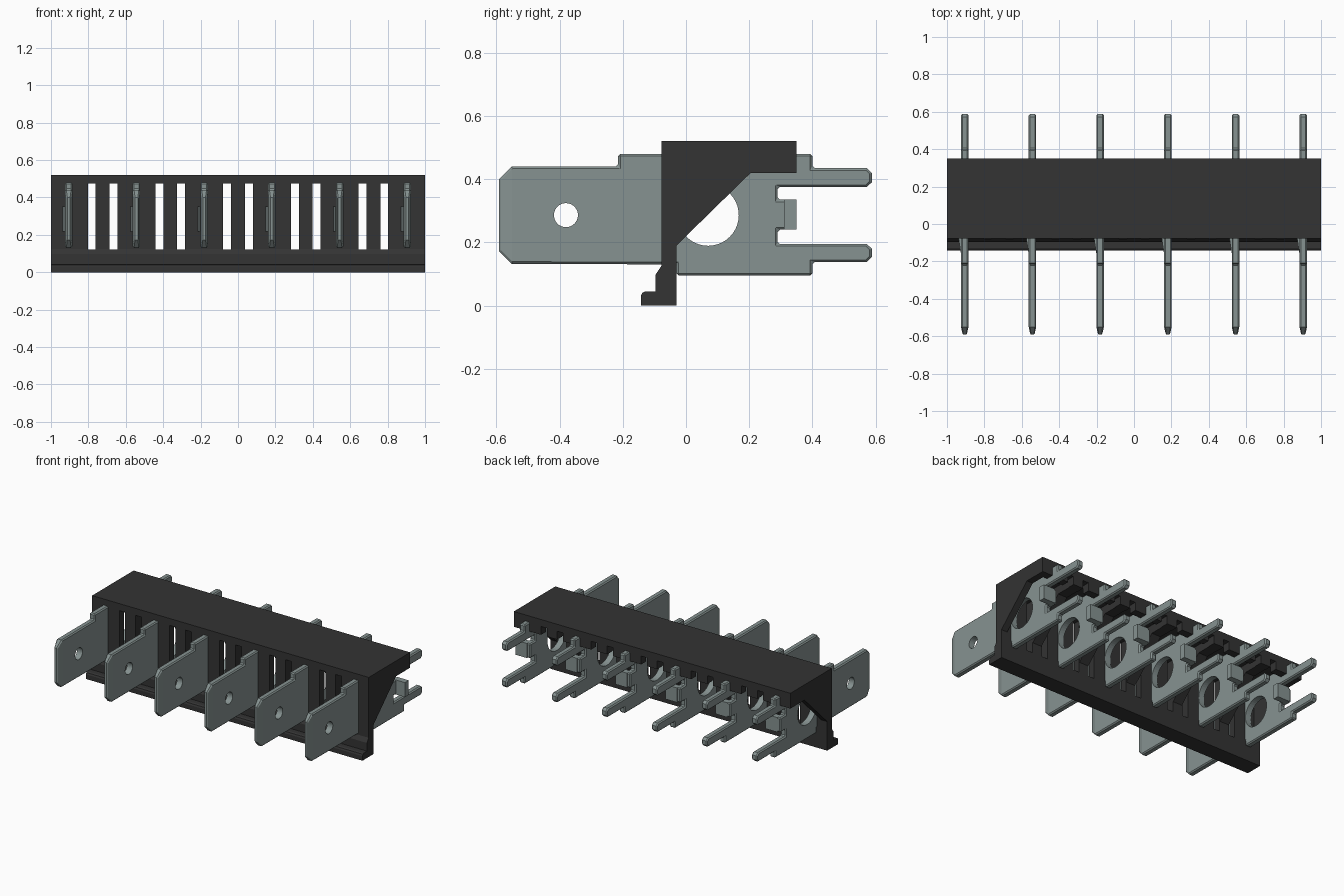
import bpy, bmesh, math
from mathutils import Vector

if "Cube" in bpy.data.objects:
    bpy.data.objects.remove(bpy.data.objects["Cube"], do_unlink=True)


def material(name, rgb):
    m = bpy.data.materials.new(name)
    m.use_nodes = True
    m.diffuse_color = (*rgb, 1)
    bsdf = next(n for n in m.node_tree.nodes if n.type == 'BSDF_PRINCIPLED')
    bsdf.inputs["Base Color"].default_value = (*rgb, 1)
    return m


black = material("black plastic", (0.033, 0.033, 0.033))
metal = material("grey metal", (0.24, 0.29, 0.285))


def finish(name, bm, mat):
    bmesh.ops.recalc_face_normals(bm, faces=bm.faces)
    mesh = bpy.data.meshes.new(name)
    bm.to_mesh(mesh)
    bm.free()
    mesh.materials.append(mat)
    ob = bpy.data.objects.new(name, mesh)
    bpy.context.collection.objects.link(ob)
    return ob


def add_prism(bm, profile, x0, x1):
    """Extrude a (y, z) profile along x."""
    face = bm.faces.new([bm.verts.new((x0, y, z)) for y, z in profile])
    out = bmesh.ops.extrude_face_region(bm, geom=[face])["geom"]
    verts = [v for v in out if isinstance(v, bmesh.types.BMVert)]
    bmesh.ops.translate(bm, verts=verts, vec=(x1 - x0, 0, 0))


def prism(name, profile, x0, x1, mat):
    bm = bmesh.new()
    add_prism(bm, profile, x0, x1)
    return finish(name, bm, mat)


def box(y0, y1, z0, z1):
    return [(y0, z0), (y1, z0), (y1, z1), (y0, z1)]


def circle(y, z, r, n=40):
    return [(y + r * math.cos(math.tau * i / n), z + r * math.sin(math.tau * i / n))
            for i in range(n)]


def apply_modifier(ob, mod):
    bpy.context.view_layer.objects.active = ob
    bpy.ops.object.modifier_apply(modifier=mod.name)


def cut(ob, cutter):
    """Subtract the cutter, then discard it."""
    cutter.hide_render = True
    mod = ob.modifiers.new("cut", 'BOOLEAN')
    mod.operation, mod.solver, mod.object = 'DIFFERENCE', 'EXACT', cutter
    apply_modifier(ob, mod)
    bpy.data.objects.remove(cutter, do_unlink=True)


PITCH = 0.362
pin_x = [(i - 2.5) * PITCH for i in range(6)]
mid_x = [(i - 2) * PITCH for i in range(5)]

# Housing: foot, front wall, top plate and rear lip in one profile
housing = prism("housing", [
    (-0.03, 0), (-0.03, 0.475), (0.30, 0.475), (0.30, 0.42), (0.35, 0.42),
    (0.35, 0.52), (-0.078, 0.52), (-0.078, 0.125), (-0.096, 0.098),
    (-0.096, 0.045), (-0.128, 0.045), (-0.138, 0.04), (-0.143, 0.03),
    (-0.143, 0)], -1, 1, black)

# Vent slots, a pair between neighbouring terminals
bm = bmesh.new()
for x in mid_x:
    for s in (-1, 1):
        c = x + s * 0.058
        add_prism(bm, box(-0.2, 0.5, 0.122, 0.4745), c - 0.021, c + 0.021)
cut(housing, finish("slot_cutter", bm, black))

# Gussets at both ends and between the slots of each pair
gusset = [(-0.03, 0.19), (0.205, 0.42), (0.30, 0.42), (0.30, 0.475), (-0.03, 0.475)]
for x0, x1, label in [(-1, -0.955, "right_end_gusset"), (0.955, 1, "left_end_gusset")]:
    prism(label, gusset, x0, x1, black)
for x in mid_x:
    prism("inner_gusset", gusset, x - 0.034, x + 0.034, black)

# Terminal blade: tab at the front, two solder prongs and a tongue at the back
T = 0.02
blade = prism("terminal", [
    (-0.592, 0.172), (-0.552, 0.132), (-0.03, 0.13), (-0.03, 0.095), (0.40, 0.095),
    (0.40, 0.137), (0.572, 0.137), (0.588, 0.153), (0.588, 0.180), (0.572, 0.195),
    (0.29, 0.195), (0.29, 0.24), (0.345, 0.24), (0.345, 0.335), (0.29, 0.335),
    (0.29, 0.375), (0.572, 0.375), (0.588, 0.390), (0.588, 0.420), (0.572, 0.435),
    (0.40, 0.435), (0.40, 0.48), (-0.215, 0.48), (-0.215, 0.44), (-0.552, 0.44),
    (-0.592, 0.40)], -T, T, metal)

# Softened edges
bevel = blade.modifiers.new("bevel", 'BEVEL')
bevel.width, bevel.segments = 0.007, 1
bevel.limit_method, bevel.angle_limit = 'ANGLE', math.radians(50)
apply_modifier(blade, bevel)

# Tapered tab tip
bm = bmesh.new()
bm.from_mesh(blade.data)
bmesh.ops.bisect_plane(bm, geom=bm.verts[:] + bm.edges[:] + bm.faces[:],
                       plane_co=Vector((0, -0.55, 0)), plane_no=Vector((0, 1, 0)))
for v in bm.verts:
    if v.co.y < -0.551:
        v.co.x *= 1 - 0.45 * (-0.55 - v.co.y) / 0.042
bm.to_mesh(blade.data)
bm.free()

# Round holes
bm = bmesh.new()
add_prism(bm, circle(-0.38, 0.286, 0.038), -0.1, 0.1)
add_prism(bm, circle(0.07, 0.286, 0.097), -0.1, 0.1)
cut(blade, finish("hole_cutter", bm, metal))

# Bent tongue flange and the small front latch
bm = bmesh.new()
bm.from_mesh(blade.data)
add_prism(bm, box(0.31, 0.349, 0.24, 0.335), 0.0, 0.085)
start = len(bm.verts)
add_prism(bm, box(-0.155, -0.07, 0.217, 0.352), -T - 0.014, -T + 0.004)
bm.verts.ensure_lookup_table()
for v in bm.verts[start:]:
    if v.co.y < -0.15 and v.co.x < -T:
        v.co.x = -T - 0.001
bmesh.ops.recalc_face_normals(bm, faces=bm.faces)
bm.to_mesh(blade.data)
bm.free()

# Row of six terminals sharing one mesh
blade.location.x = pin_x[0]
for x in pin_x[1:]:
    copy = blade.copy()
    copy.location.x = x
    bpy.context.collection.objects.link(copy)
